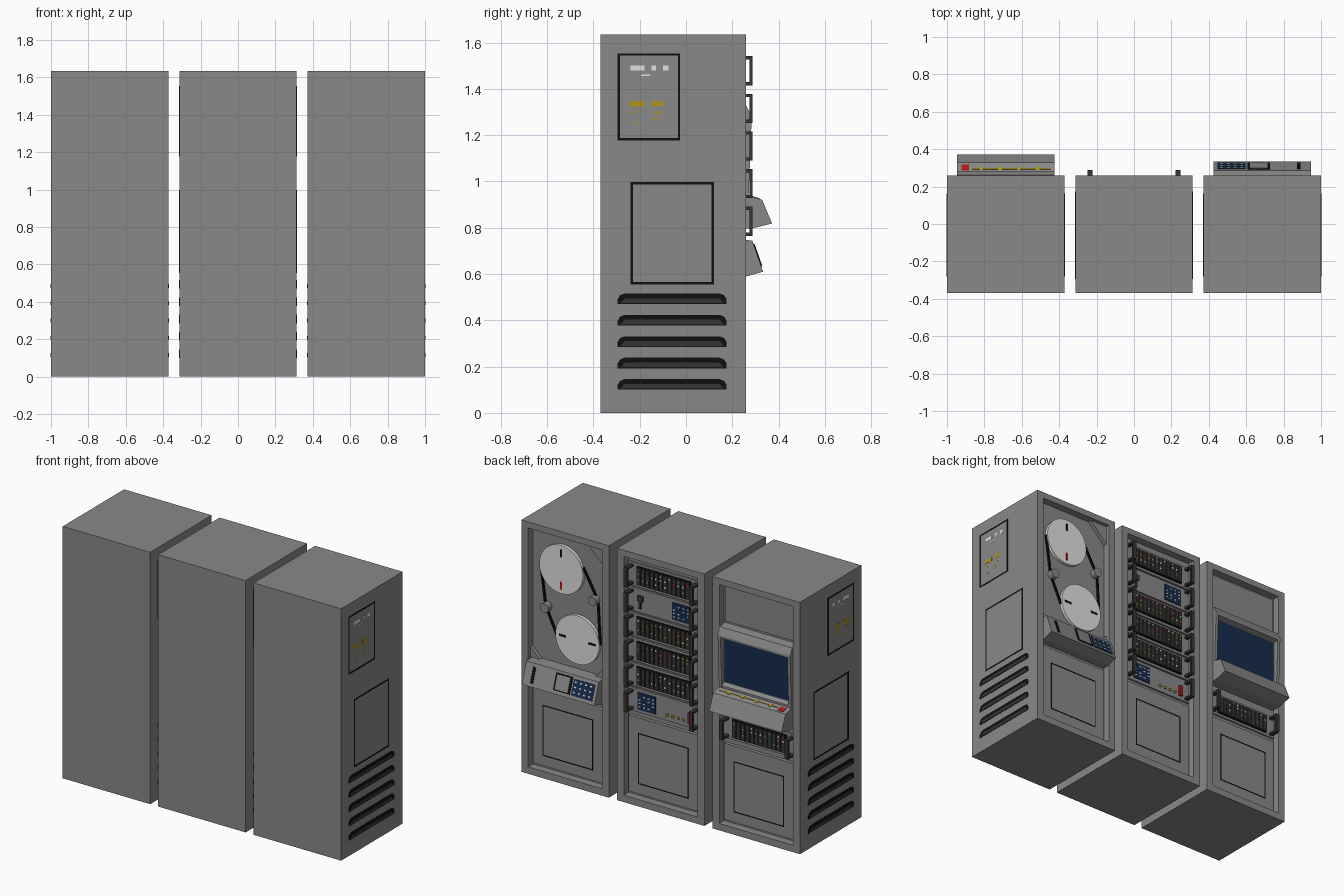
import bpy, bmesh, math, random
from mathutils import Vector

if "Cube" in bpy.data.objects:
    bpy.data.objects.remove(bpy.data.objects["Cube"])

random.seed(4)
COLOURS = {
    "body_grey": (0.25, 0.25, 0.25), "dark_grey": (0.035, 0.035, 0.035),
    "black": (0.005, 0.005, 0.005), "white": (0.75, 0.75, 0.75),
    "screen_blue": (0.008, 0.025, 0.075), "yellow": (0.42, 0.30, 0.01),
    "red": (0.42, 0.01, 0.01),
}
NAMES = list(COLOURS)
for n, c in COLOURS.items():
    bpy.data.materials.new(n).diffuse_color = (*c, 1)
GREY, DARK, BLACK, WHITE, BLUE, YELLOW, RED = range(7)

FLOOR, BACK, FRONT, TOP = 0.21, 0.26, -0.37, 1.635   # recess floor, cabinet faces


class Part:
    """Collects boxes and prisms into one object."""
    def __init__(self, name, cx=0):
        self.name, self.cx, self.bm = name, cx, bmesh.new()

    def prism(self, pts, axis, a, b, mat=GREY):
        """Extrude a 2D outline along an axis; outline uses the other two axes in order."""
        def at(p, h):
            v = list(p)
            v.insert(axis, h)
            return self.bm.verts.new((v[0] + self.cx, v[1], v[2]))
        lo, hi = [at(p, a) for p in pts], [at(p, b) for p in pts]
        n = len(pts)
        faces = [self.bm.faces.new(lo), self.bm.faces.new(hi)]
        for i in range(n):
            j = (i + 1) % n
            faces.append(self.bm.faces.new((lo[i], lo[j], hi[j], hi[i])))
        for f in faces:
            f.material_index = mat

    def box(self, x0, x1, y0, y1, z0, z1, mat=GREY):
        self.prism([(x0, z0), (x1, z0), (x1, z1), (x0, z1)], 1, y0, y1, mat)

    def disc(self, x, z, r, y0, y1, mat, n=32):
        pts = [(x + r * math.cos(2 * math.pi * i / n), z + r * math.sin(2 * math.pi * i / n))
               for i in range(n)]
        self.prism(pts, 1, y0, y1, mat)

    def strip(self, p, q, w, y0, y1, mat):
        p, q = Vector(p), Vector(q)
        d = (q - p).normalized() * w / 2
        s = Vector((-d.y, d.x))
        self.prism([p + s, q + s, q - s, p - s], 1, y0, y1, mat)

    def slope_plate(self, x0, x1, p, q, t0, t1, mat):
        """Thin plate lying on the slope p-q, given as (y, z) points."""
        p, q = Vector(p), Vector(q)
        d = q - p
        n = Vector((-d.y, d.x)).normalized() * 0.003
        a, b = p + d * t0, p + d * t1
        self.prism([a - n, b - n, b + n, a + n], 0, x0, x1, mat)

    def frame(self, u0, u1, z0, z1, w, axis, a, b, mat=BLACK):
        for r in ((u0, u1, z0, z0 + w), (u0, u1, z1 - w, z1),
                  (u0, u0 + w, z0 + w, z1 - w), (u1 - w, u1, z0 + w, z1 - w)):
            self.prism([(r[0], r[2]), (r[1], r[2]), (r[1], r[3]), (r[0], r[3])], axis, a, b, mat)

    def done(self):
        bmesh.ops.recalc_face_normals(self.bm, faces=self.bm.faces)
        me = bpy.data.meshes.new(self.name)
        self.bm.to_mesh(me)
        self.bm.free()
        for n in NAMES:
            me.materials.append(bpy.data.materials[n])
        ob = bpy.data.objects.new(self.name, me)
        bpy.context.collection.objects.link(ob)
        return ob


def cabinet(name, cx):
    # Shell with a shallow recess framed on its working face
    p = Part(name + "_shell", cx)
    h = 0.314
    p.box(-h, h, FRONT, FLOOR, 0, TOP)
    p.box(-h, -0.265, FLOOR, BACK, 0, TOP)
    p.box(0.265, h, FLOOR, BACK, 0, TOP)
    p.box(-0.265, 0.265, FLOOR, BACK, 0, 0.045)
    p.box(-0.265, 0.265, FLOOR, BACK, 1.595, TOP)
    p.done()
    # Lower door with an outlined field
    p = Part(name + "_lower_door", cx)
    p.box(-0.25, 0.25, FLOOR - 0.01, 0.232, 0.065, 0.56)
    p.frame(-0.18, 0.18, 0.13, 0.46, 0.006, 1, 0.23, 0.234)
    p.done()
    # Vents, outlined hatches and label marks on both sides
    p = Part(name + "_side_details", cx)
    for s in (-1, 1):
        a, b = s * (h - 0.003), s * (h + 0.001)
        for i in range(5):
            z = 0.10 + i * 0.0925
            p.prism([(-0.295, z), (0.175, z), (0.175, z + 0.022), (0.165, z + 0.038), (0.145, z + 0.046),
                     (-0.265, z + 0.046), (-0.285, z + 0.038), (-0.295, z + 0.022)], 0, a, b, BLACK)
            p.prism([(-0.282, z + 0.005), (0.162, z + 0.005), (0.145, z + 0.025), (-0.265, z + 0.025)],
                    0, a, b + s * 0.001, DARK)
        p.frame(-0.24, 0.12, 0.555, 0.997, 0.01, 0, a, b)
        p.frame(-0.295, -0.025, 1.177, 1.553, 0.01, 0, a, b)
        for y0, y1, z0, z1, m in (
                (-0.24, -0.18, 1.48, 1.5, WHITE), (-0.15, -0.13, 1.48, 1.5, WHITE),
                (-0.1, -0.075, 1.48, 1.5, WHITE), (-0.195, -0.155, 1.455, 1.462, WHITE),
                (-0.245, -0.18, 1.323, 1.347, YELLOW), (-0.15, -0.1, 1.323, 1.347, YELLOW),
                (-0.235, -0.215, 1.295, 1.302, YELLOW), (-0.14, -0.1, 1.295, 1.302, YELLOW),
                (-0.23, -0.21, 1.25, 1.257, YELLOW), (-0.145, -0.12, 1.268, 1.275, YELLOW)):
            p.prism([(y0, z0), (y1, z0), (y1, z1), (y0, z1)], 0, a, b, m)
    p.done()


def rack_unit(name, cx, z, kind="cards"):
    # Faceplate with a pair of bracket handles
    p = Part(name, cx)
    p.box(-0.26, 0.26, FLOOR - 0.01, 0.222, z - 0.076, z + 0.076)
    for s in (-1, 1):
        x0, x1 = s * 0.235 - 0.013, s * 0.235 + 0.013
        p.box(x0, x1, 0.274, 0.288, z - 0.063, z + 0.063, DARK)
        for e in (-1, 1):
            p.box(x0, x1, 0.22, 0.275, z + e * 0.056 - 0.007, z + e * 0.056 + 0.007, DARK)
    if kind == "cards":
        # Row of plug-in cards with indicator lamps
        p.box(-0.195, 0.195, 0.22, 0.228, z - 0.06, z + 0.06, BLACK)
        for i in range(12):
            x = -0.176 + i * 0.032
            p.box(x - 0.013, x + 0.013, 0.226, 0.238, z - 0.055, z + 0.055, DARK)
            for k in (-0.025, 0.012, 0.035):
                if random.random() < 0.6:
                    m = random.choice((RED, YELLOW, WHITE, GREY))
                    p.box(x - 0.005, x + 0.005, 0.237, 0.24, z + k, z + k + 0.01, m)
    else:
        # Control panel: blue readout, switches and push button
        s = 1 if kind == "left" else -1
        a, b = sorted((s * 0.06, s * 0.19))
        p.box(a, b, 0.22, 0.228, z - 0.055, z + 0.055, BLUE)
        readout_dots(p, a, b, z - 0.045, z + 0.045, 0.227, 0.23)
        if kind == "left":
            p.box(-0.2, -0.175, 0.22, 0.235, z - 0.05, z + 0.02, RED)
            for i in range(4):
                p.box(-0.15 + i * 0.04, -0.135 + i * 0.04, 0.22, 0.23, z - 0.045, z - 0.03, YELLOW)
        else:
            p.box(0.15, 0.19, 0.22, 0.23, z + 0.0, z + 0.035, DARK)
            p.box(0.165, 0.18, 0.22, 0.23, z - 0.05, z + 0.0, DARK)
    p.done()


def readout_dots(p, x0, x1, z0, z1, y0, y1):
    for i in range(4):
        for j in range(4):
            if (i * 3 + j) % 4:
                x, z = x0 + (x1 - x0) * (i + 0.5) / 4, z0 + (z1 - z0) * (j + 0.5) / 4
                p.box(x - 0.007, x + 0.007, y0, y1, z - 0.004, z + 0.004, WHITE)


SCREEN_X, RACK_X, TAPE_X = -0.686, 0.0, 0.686
for n, x in (("screen_cabinet", SCREEN_X), ("rack_cabinet", RACK_X), ("tape_cabinet", TAPE_X)):
    cabinet(n, x)

# Middle cabinet: six rack units
for i, kind in enumerate(("cards", "right", "cards", "cards", "cards", "left")):
    rack_unit("rack_unit_%d" % (i + 1), RACK_X, 1.478 - i * 0.1625, kind)

# Screen cabinet: blank plate, monitor, console and one rack unit
rack_unit("console_rack_unit", SCREEN_X, 0.668)
p = Part("upper_blank_plate", SCREEN_X)
p.box(-0.25, 0.25, FLOOR - 0.01, 0.222, 1.35, 1.58)
p.done()
p = Part("monitor", SCREEN_X)
p.prism([(0.2, 1.335), (0.262, 1.325), (0.284, 1.28), (0.284, 1.265), (0.245, 1.255), (0.245, 0.965),
         (0.27, 0.95), (0.27, 0.92), (0.2, 0.92)], 0, -0.26, 0.26)
for s in (-1, 1):
    a, b = sorted((s * 0.24, s * 0.26))
    p.prism([(0.2, 1.325), (0.262, 1.325), (0.284, 1.28), (0.27, 0.92), (0.2, 0.92)], 0, a, b)
p.box(-0.235, 0.235, 0.24, 0.249, 0.97, 1.25, BLUE)
p.done()
p = Part("screen_console", SCREEN_X)
p.prism([(0.2, 0.94), (0.275, 0.937), (0.329, 0.921), (0.372, 0.818), (0.287, 0.797), (0.2, 0.797)],
        0, -0.26, 0.26)
ridge = ((0.275, 0.937), (0.329, 0.921))
p.slope_plate(-0.18, 0.24, *ridge, 0.32, 0.42, YELLOW)
for i in range(4):
    p.slope_plate(-0.14 + i * 0.1, -0.12 + i * 0.1, *ridge, 0.25, 0.6, YELLOW)
p.slope_plate(-0.235, -0.195, *ridge, 0.2, 0.8, RED)
p.done()

# Tape cabinet: reels, rollers, tape path and corner gussets
REELS = ((0.05, 1.372), (-0.066, 0.946))
p = Part("tape_deck_gussets", TAPE_X)
p.prism([(-0.265, 1.595), (-0.14, 1.595), (-0.265, 1.47)], 1, FLOOR - 0.01, 0.235)
for s in (-1, 1):
    p.prism([(s * 0.265, 0.75), (s * 0.2, 0.75), (s * 0.265, 0.815)], 1, FLOOR - 0.01, 0.235)
p.done()
p = Part("tape_reels", TAPE_X)
for k, (x, z) in enumerate(REELS):
    p.disc(x, z, 0.157, FLOOR - 0.005, 0.23, WHITE)
    for s in (-1, 1):
        d = Vector((0, s)) if k == 0 else Vector((s, 0))
        c = Vector((x, z))
        m = RED if (k == 0 and s < 0) else BLACK
        p.strip(c + d * 0.08, c + d * 0.13, 0.014, 0.228, 0.232, m)
p.done()
p = Part("tape_path", TAPE_X)
for a, b in (((0.207, 1.37), (0.17, 1.10)), ((0.17, 1.10), (0.085, 0.92)),
             ((-0.10, 1.42), (-0.205, 1.235)), ((-0.205, 1.235), (-0.222, 0.95))):
    p.strip(a, b, 0.012, FLOOR, 0.222, BLACK)
p.done()
p = Part("tape_rollers", TAPE_X)
for x, z in ((0.158, 1.10), (-0.186, 1.235)):
    p.disc(x, z, 0.03, FLOOR - 0.005, 0.25, GREY, 20)
p.done()

# Tape console with sloped control face
p = Part("tape_console", TAPE_X)
p.prism([(0.2, 0.75), (0.286, 0.745), (0.333, 0.61), (0.26, 0.589), (0.2, 0.589)], 0, -0.26, 0.26)
face = ((0.286, 0.745), (0.333, 0.61))
p.slope_plate(-0.24, -0.09, *face, 0.15, 0.85, BLUE)
for i in range(4):
    for j in range(3):
        p.slope_plate(-0.225 + i * 0.036, -0.21 + i * 0.036, (0.288, 0.746), (0.335, 0.611),
                      0.24 + j * 0.22, 0.3 + j * 0.22, WHITE)
p.slope_plate(-0.08, 0.04, *face, 0.1, 0.85, BLACK)
p.slope_plate(-0.065, 0.028, (0.288, 0.746), (0.335, 0.611), 0.16, 0.8, GREY)
p.slope_plate(0.185, 0.205, *face, 0.15, 0.85, BLACK)
p.done()

for m in bpy.data.materials:
    if m.users and not m.is_grease_pencil:
        m.use_nodes = True
        m.node_tree.nodes["Principled BSDF"].inputs["Base Color"].default_value = m.diffuse_color
